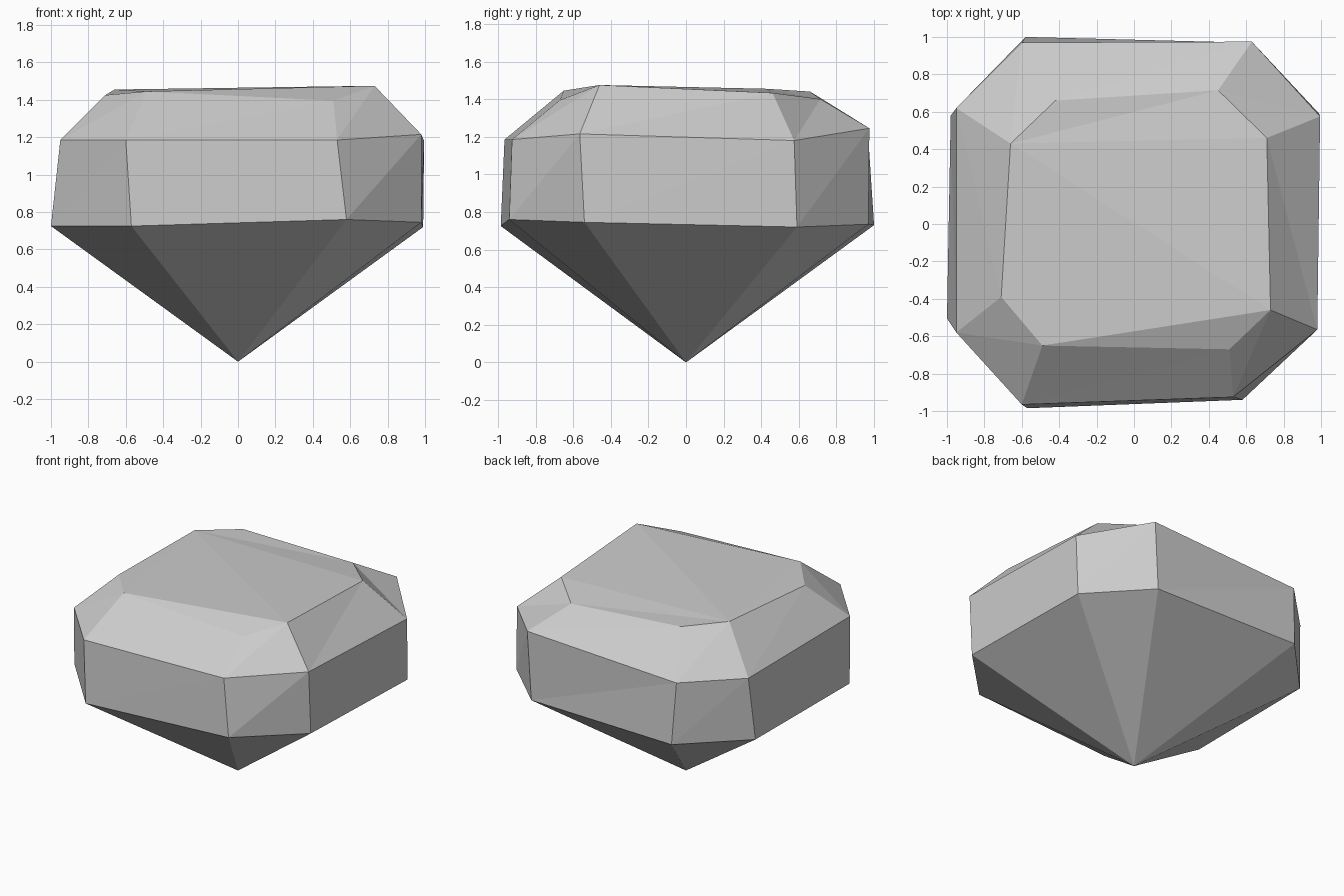
import bpy
import bmesh

# Remove the default object
default_cube = bpy.data.objects.get("Cube")
if default_cube:
    bpy.data.objects.remove(default_cube, do_unlink=True)


def make_material(name, color):
    material = bpy.data.materials.new(name)
    material.use_nodes = True
    material.diffuse_color = color
    shader = next(n for n in material.node_tree.nodes if n.type == "BSDF_PRINCIPLED")
    shader.inputs["Base Color"].default_value = color
    return material


def add_ring(bm, corners):
    return [bm.verts.new(corner) for corner in corners]


def bridge_rings(bm, lower, upper):
    """Join two rings with triangulated facets, all split the same way round."""
    count = len(lower)
    for i in range(count):
        j = (i + 1) % count
        bm.faces.new((lower[i], lower[j], upper[j]))
        bm.faces.new((lower[i], upper[j], upper[i]))


# Eight irregular corners per ring, counter-clockwise from the front
girdle_corners = [
    (-.57, -.985, .725), (.58, -.94, .76), (.98, -.54, .745), (.99, .59, .72),
    (.60, .97, .735), (-.58, 1, .73), (-.98, .58, .715), (-1, -.505, .725),
]
crown_corners = [
    (-.60, -.965, 1.185), (.53, -.925, 1.185), (.98, -.565, 1.215), (.995, .575, 1.18),
    (.63, .975, 1.245), (-.60, .97, 1.185), (-.95, .62, 1.18), (-.95, -.58, 1.185),
]
table_corners = [
    (-.49, -.65, 1.445), (.51, -.67, 1.395), (.73, -.46, 1.475), (.71, .46, 1.433),
    (.45, .715, 1.40), (-.42, .66, 1.44), (-.66, .43, 1.455), (-.71, -.39, 1.425),
]

bm = bmesh.new()
girdle = add_ring(bm, girdle_corners)
crown = add_ring(bm, crown_corners)
table = add_ring(bm, table_corners)
tip = bm.verts.new((0, 0, 0))

# Pointed underside
for i, corner in enumerate(girdle):
    bm.faces.new((tip, girdle[(i + 1) % len(girdle)], corner))

# Side wall and sloping shoulder
bridge_rings(bm, girdle, crown)
bridge_rings(bm, crown, table)

# Slightly folded top
front_left, front_right, right_front, right_back, back_right, back_left, left_back, left_front = table
for facet in (
    (front_left, front_right, right_front),
    (front_left, right_front, left_back),
    (front_left, left_back, left_front),
    (right_front, right_back, left_back),
    (right_back, back_right, left_back),
    (back_right, back_left, left_back),
):
    bm.faces.new(facet)

bmesh.ops.recalc_face_normals(bm, faces=bm.faces[:])
mesh = bpy.data.meshes.new("cut_gem")
bm.to_mesh(mesh)
bm.free()

# Flat-shaded gem
gem = bpy.data.objects.new("cut_gem", mesh)
bpy.context.collection.objects.link(gem)
mesh.materials.append(make_material("light grey stone", (.6, .6, .6, 1)))
